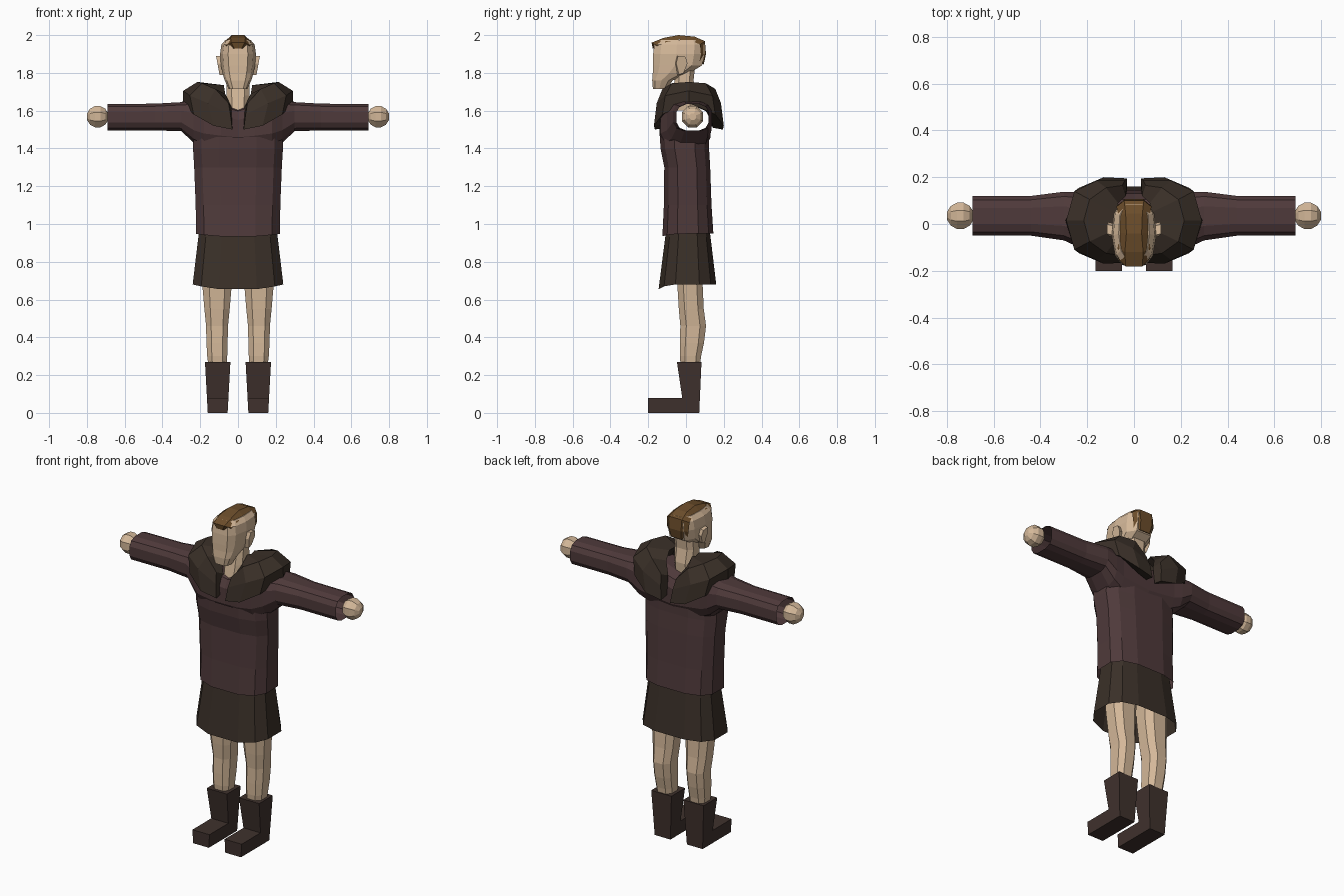
import bpy, bmesh, math
from mathutils import Vector


def material(name, rgb):
    m = bpy.data.materials.new(name)
    m.diffuse_color = (*rgb, 1)
    return m


SKIN = material("skin", (0.66, 0.48, 0.32))
HAIR = material("brown hair", (0.15, 0.075, 0.024))
TUNIC = material("plum cloth", (0.078, 0.042, 0.043))
FUR = material("dark brown cloth", (0.042, 0.029, 0.021))
BOOT = material("boot leather", (0.05, 0.031, 0.026))


def loft(name, rings, mat, caps=True, side=1):
    """Skin a list of closed rings; side=-1 mirrors across x."""
    bm = bmesh.new()
    vs = [[bm.verts.new((p[0] * side, p[1], p[2])) for p in r] for r in rings]
    n = len(vs[0])
    for a, b in zip(vs, vs[1:]):
        for i in range(n):
            j = (i + 1) % n
            bm.faces.new((a[i], a[j], b[j], b[i]))
    if caps:
        bm.faces.new(vs[0])
        bm.faces.new(vs[-1])
    bmesh.ops.recalc_face_normals(bm, faces=bm.faces)
    me = bpy.data.meshes.new(name)
    bm.to_mesh(me)
    bm.free()
    me.materials.append(mat)
    ob = bpy.data.objects.new(name, me)
    bpy.context.collection.objects.link(ob)
    return ob


def oval(u0, u1, v0, v1, n=12, power=3.0):
    """Rounded box outline filling the given bounds."""
    pts = []
    for i in range(n):
        a = 2 * math.pi * (i + 0.5) / n
        c, s = math.cos(a), math.sin(a)
        pts.append((math.copysign(abs(c) ** (2 / power), c),
                    math.copysign(abs(s) ** (2 / power), s)))
    mu, mv = max(p[0] for p in pts), max(p[1] for p in pts)
    return [((u0 + u1) / 2 + p[0] / mu * (u1 - u0) / 2,
             (v0 + v1) / 2 + p[1] / mv * (v1 - v0) / 2) for p in pts]


def level(z, hw, y0, y1, cx=0, n=12, power=3.0):
    return [(x, y, z) for x, y in oval(cx - hw, cx + hw, y0, y1, n, power)]


def dip_front(ob, z_max, amount):
    """Lower the hem toward the middle of the front."""
    for v in ob.data.vertices:
        if v.co.z < z_max and v.co.y < 0:
            v.co.z -= amount * max(0, 1 - (abs(v.co.x) / 0.24) ** 2)


# Skirt and tunic body, both open tubes
skirt = loft("skirt", [level(0.97, 0.205, -0.105, 0.125),
                       level(0.93, 0.21, -0.11, 0.13),
                       level(0.68, 0.24, -0.145, 0.16)], FUR, caps=False)
dip_front(skirt, 0.7, 0.03)

body = loft("tunic_body", [level(0.95, 0.222, -0.125, 0.145),
                           level(1.10, 0.224, -0.117, 0.135),
                           level(1.30, 0.232, -0.115, 0.128),
                           level(1.40, 0.238, -0.135, 0.122),
                           level(1.46, 0.236, -0.138, 0.122)], TUNIC, caps=False)
dip_front(body, 1.0, 0.018)

# Shoulders and sleeves: one hollow tube from cuff to cuff
half = [(0.69, -0.05, 0.12, 1.495, 1.635), (0.44, -0.05, 0.12, 1.495, 1.637),
        (0.30, -0.07, 0.138, 1.492, 1.645), (0.235, -0.10, 0.135, 1.43, 1.655),
        (0.18, -0.135, 0.13, 1.40, 1.665), (0.09, -0.14, 0.13, 1.39, 1.65)]
sections = half + [(0, -0.125, 0.13, 1.39, 1.62)] + [(-h[0], *h[1:]) for h in half[::-1]]
sleeves = loft("tunic_shoulders_and_sleeves",
               [[(x, y, z) for y, z in oval(y0, y1, z0, z1, 12, 2.9)]
                for x, y0, y1, z0, z1 in sections], TUNIC, caps=False)
bm = bmesh.new()
bm.from_mesh(sleeves.data)
floor = [f for f in bm.faces if abs(f.calc_center_median().x) < 0.2
         and f.calc_center_median().z < 1.41]
bmesh.ops.delete(bm, geom=floor, context='FACES')
bm.to_mesh(sleeves.data)
bm.free()

# Neck
loft("neck", [level(1.60, 0.055, -0.09, 0.05, n=8),
              level(1.68, 0.06, -0.075, 0.055, n=8),
              level(1.76, 0.062, -0.06, 0.04, n=8),
              level(1.85, 0.062, -0.06, 0.05, n=8)], SKIN)


# Head: rings with a narrow flat face and a wider skull
def head_ring(z, hw, y0, y1):
    d = y1 - y0
    shape = [(0.55, 0), (0.85, 0.14), (1, 0.45), (0.92, 0.8), (0.55, 1)]
    right = [(hw * u, y0 + d * v, z) for u, v in shape]
    return right + [(-x, y, zz) for x, y, zz in right[::-1]]


loft("head", [head_ring(*r) for r in [
    (1.715, 0.05, -0.175, -0.10), (1.76, 0.07, -0.179, -0.07),
    (1.80, 0.083, -0.176, 0.02), (1.84, 0.09, -0.176, 0.085),
    (1.90, 0.095, -0.174, 0.097), (1.95, 0.088, -0.168, 0.098),
    (1.975, 0.066, -0.145, 0.085)]], SKIN)

# Hair: strip over the crown and down the back of the head
path = [(-0.176, 1.93, 0.03), (-0.182, 1.96, 0.055), (-0.12, 1.985, 0.06),
        (-0.04, 2.0, 0.05), (0.045, 1.992, 0.055), (0.10, 1.968, 0.065),
        (0.106, 1.90, 0.062), (0.094, 1.845, 0.05)]
hair = []
for y, z, w in path:
    iy, iz = y + (-0.03 - y) * 0.2, z + (1.88 - z) * 0.2
    hair.append([(-w - 0.01, iy, iz), (-w * 0.65, y, z), (w * 0.65, y, z), (w + 0.01, iy, iz)])
loft("hair", hair, HAIR)

# Collar half, front to shoulder; the back is the same shape reflected
collar = [
    [(0.03, -0.11, 1.51), (0.035, -0.09, 1.62), (0.05, -0.135, 1.64),
     (0.04, -0.155, 1.58), (0.03, -0.165, 1.50)],
    [(0.09, -0.11, 1.53), (0.068, -0.06, 1.69), (0.12, -0.125, 1.715),
     (0.16, -0.155, 1.64), (0.13, -0.17, 1.52)],
    [(0.16, -0.07, 1.61), (0.075, -0.02, 1.735), (0.19, -0.075, 1.745),
     (0.255, -0.11, 1.68), (0.235, -0.125, 1.58)],
    [(0.2, 0.015, 1.645), (0.08, 0.015, 1.73), (0.215, 0.015, 1.752),
     (0.29, 0.015, 1.705), (0.293, 0.015, 1.64)]]
collar += [[(x, 0.03 - y, z) for x, y, z in r] for r in collar[2::-1]]

# Boot outline seen from the side
boot = [(-0.20, 0), (0.07, 0), (0.082, 0.27), (-0.048, 0.27), (-0.02, 0.08), (-0.20, 0.08)]

for side, word in ((1, "left"), (-1, "right")):
    loft(word + "_collar", collar, FUR, side=side)

    # Bare legs
    loft(word + "_leg", [level(z, hw, y0, y1, cx, 8, 2.8) for z, hw, y0, y1, cx in [
        (0.22, 0.045, -0.025, 0.07, 0.108), (0.30, 0.053, -0.033, 0.08, 0.11),
        (0.37, 0.056, -0.033, 0.095, 0.111), (0.46, 0.058, -0.03, 0.106, 0.111),
        (0.55, 0.067, -0.038, 0.094, 0.111), (0.68, 0.078, -0.046, 0.088, 0.111),
        (0.92, 0.085, -0.06, 0.09, 0.108)]], SKIN, side=side)

    # Boots, flaring toward the top
    loft(word + "_boot", [[(0.055 - 0.055 * z, y, z) for y, z in boot],
                          [(0.16 + 0.055 * z, y, z) for y, z in boot]], BOOT, side=side)

    # Hands: faceted balls at the cuffs
    hand = []
    for k in range(6):
        a = math.pi * (0.1 + 0.8 * k / 5)
        r = 0.056 * math.sin(a) / math.sin(math.pi * 0.42)
        hand.append([(0.743 - 0.056 * math.cos(a) / math.cos(math.pi * 0.1), y, z)
                     for y, z in oval(0.035 - r, 0.035 + r, 1.568 - r, 1.568 + r, 8, 2)])
    loft(word + "_hand", hand, SKIN, side=side)

    # Ears
    ear = [(-0.045, 1.79), (-0.02, 1.80), (0.0, 1.85), (-0.01, 1.885), (-0.05, 1.89), (-0.06, 1.85)]
    loft(word + "_ear", [[(0.08, y, z) for y, z in ear],
                         [(0.098 + (z - 1.79) * 0.18, y + 0.008, z) for y, z in ear]],
         SKIN, side=side)
